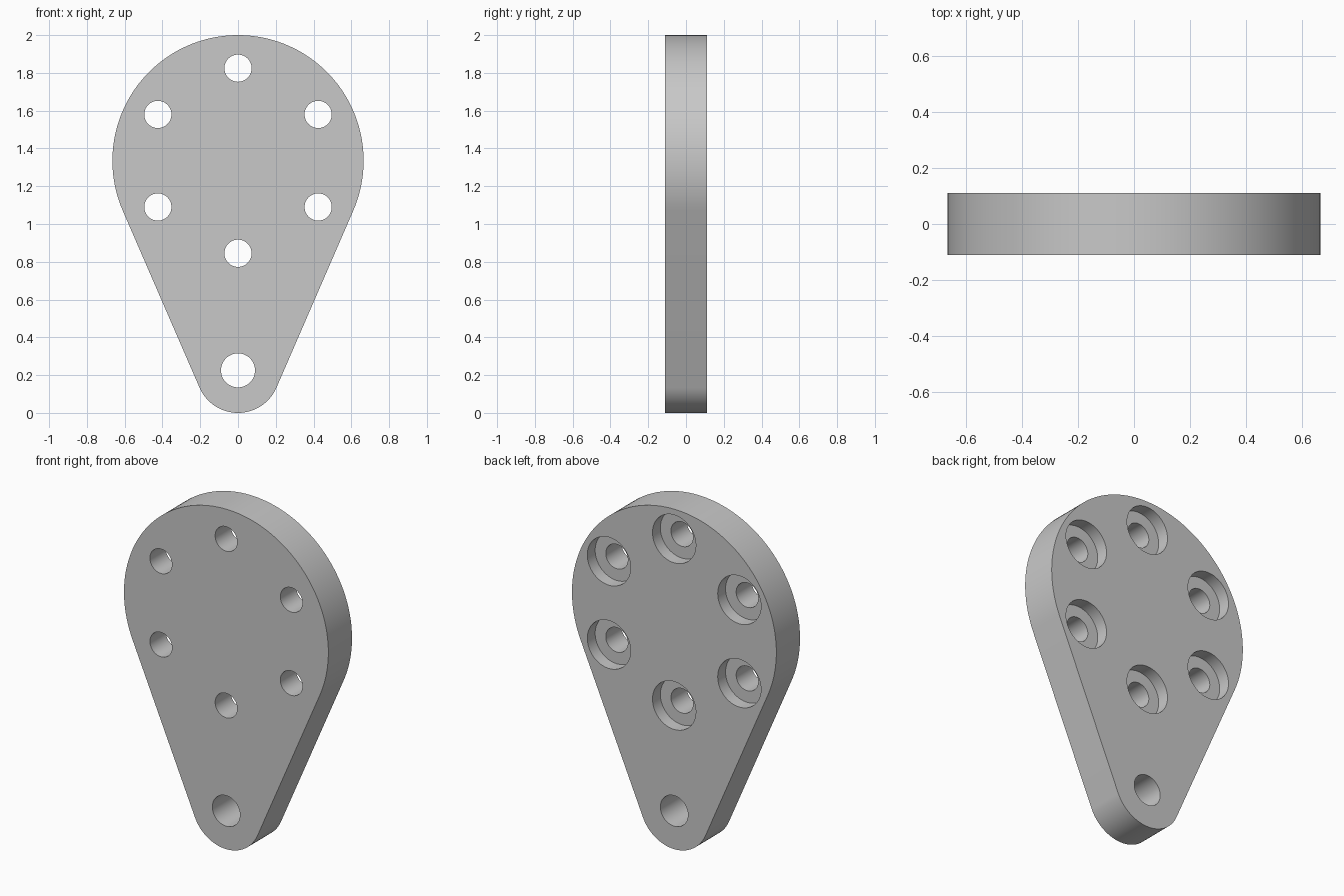
import bpy, bmesh
from math import sin, cos, pi, asin, radians
from mathutils import Matrix, Vector

cube = bpy.data.objects.get("Cube")
if cube:
    bpy.data.objects.remove(cube, do_unlink=True)

HALF = 0.11                    # half the plate thickness
BIG_R, BIG_Z = 0.665, 1.335    # upper round end
TIP_R, TIP_Z = 0.222, 0.222    # lower round end
RING_R = 0.49                  # bolt circle radius
BORE_DEPTH = 0.073

grey = bpy.data.materials.new("plain grey")
grey.use_nodes = True
colour = (0.58, 0.58, 0.58, 1)
grey.diffuse_color = colour
grey.node_tree.nodes["Principled BSDF"].inputs["Base Color"].default_value = colour


def make_object(name, bm):
    bmesh.ops.recalc_face_normals(bm, faces=bm.faces)
    mesh = bpy.data.meshes.new(name)
    bm.to_mesh(mesh)
    bm.free()
    mesh.materials.append(grey)
    obj = bpy.data.objects.new(name, mesh)
    bpy.context.collection.objects.link(obj)
    return obj


def arc(radius, z, start, end, steps):
    angles = [start + (end - start) * i / steps for i in range(steps + 1)]
    return [Vector((radius * cos(a), -HALF, z + radius * sin(a))) for a in angles]


def add_cylinder(bm, x, z, radius, y0, y1):
    place = Matrix.Translation((x, (y0 + y1) / 2, z)) @ Matrix.Rotation(pi / 2, 4, "X")
    bmesh.ops.create_cone(bm, cap_ends=True, segments=64, radius1=radius,
                          radius2=radius, depth=y1 - y0, matrix=place)


# Plate: two arcs joined by their common tangents
t = asin((BIG_R - TIP_R) / (BIG_Z - TIP_Z))
outline = arc(BIG_R, BIG_Z, -t, pi + t, 96) + arc(TIP_R, TIP_Z, pi + t, 2 * pi - t, 48)
bm = bmesh.new()
face = bm.faces.new([bm.verts.new(p) for p in outline])
side = bmesh.ops.extrude_face_region(bm, geom=[face], use_keep_orig=True)
bmesh.ops.translate(bm, vec=(0, 2 * HALF, 0),
                    verts=[v for v in side["geom"] if isinstance(v, bmesh.types.BMVert)])
plate = make_object("mounting_plate", bm)

# Through holes, and counterbores sunk into the back
holes, bores = bmesh.new(), bmesh.new()
for i in range(6):
    a = radians(90 + 60 * i)
    x, z = RING_R * cos(a), BIG_Z + RING_R * sin(a)
    add_cylinder(holes, x, z, 0.072, -0.3, 0.3)
    add_cylinder(bores, x, z, 0.141, HALF - BORE_DEPTH, 0.3)
add_cylinder(holes, 0, 0.225, 0.09, -0.3, 0.3)
cutters = [make_object("hole_cutter", holes), make_object("counterbore_cutter", bores)]

bpy.ops.object.select_all(action="DESELECT")
plate.select_set(True)
bpy.context.view_layer.objects.active = plate
for cutter in cutters:
    cutter.hide_render = True
    mod = plate.modifiers.new(cutter.name, "BOOLEAN")
    mod.operation = "DIFFERENCE"
    mod.solver = "EXACT"
    mod.object = cutter
    bpy.ops.object.modifier_apply(modifier=mod.name)
    bpy.data.objects.remove(cutter, do_unlink=True)

bpy.ops.object.shade_smooth_by_angle(angle=radians(30))
